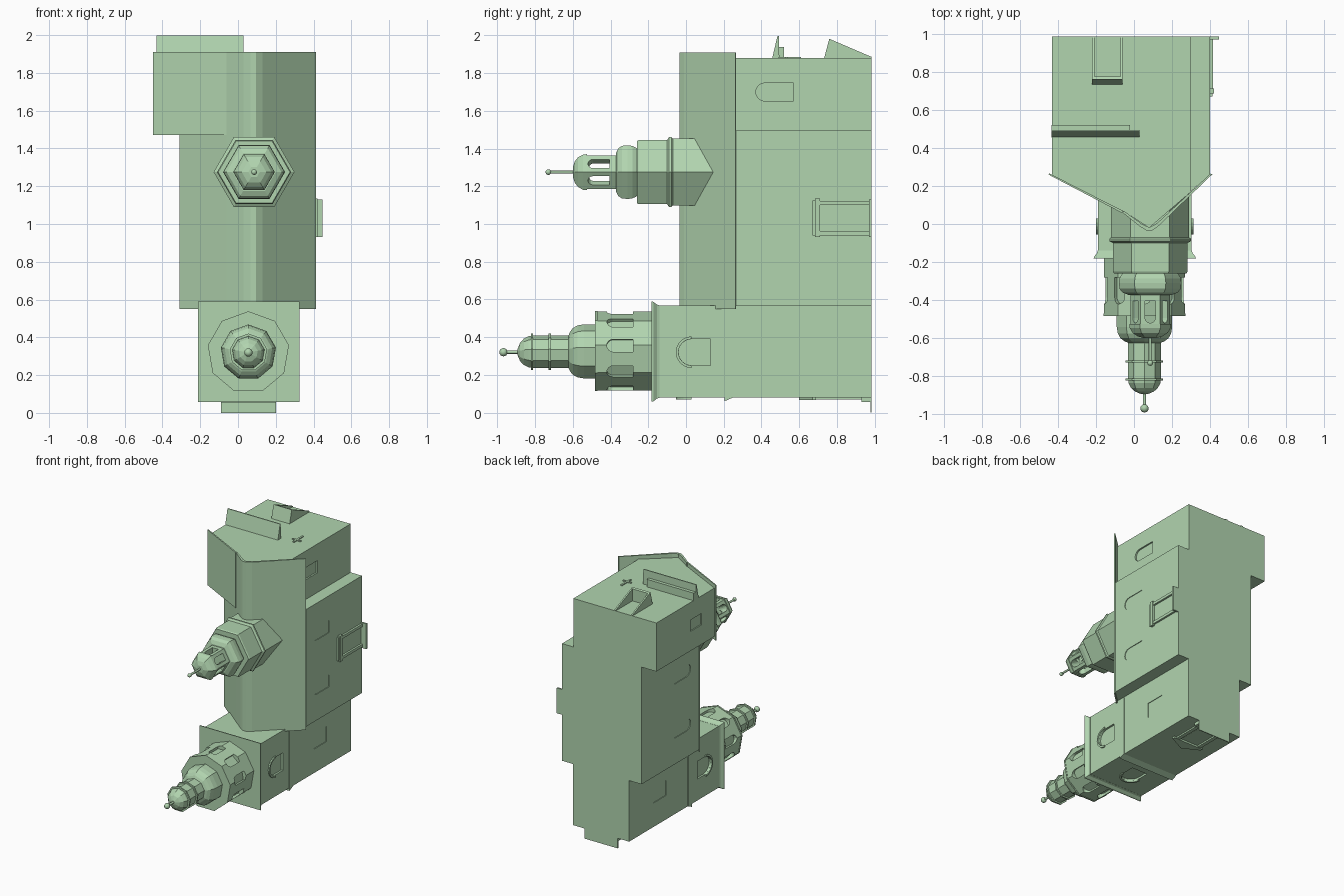
import bpy, bmesh
from math import pi, sin, cos
from mathutils import Matrix, Vector

if "Cube" in bpy.data.objects:
    bpy.data.objects.remove(bpy.data.objects["Cube"])

GREEN = bpy.data.materials.new("green")
GREEN.diffuse_color = (.44, .66, .43, 1)
GREEN.use_nodes = True
GREEN.node_tree.nodes["Principled BSDF"].inputs["Base Color"].default_value = GREEN.diffuse_color


def make(name, verts, faces, mat=None):
    bm = bmesh.new()
    vs = [bm.verts.new(v) for v in verts]
    for f in faces:
        bm.faces.new([vs[i] for i in f])
    if mat:
        bm.transform(mat)
    bmesh.ops.recalc_face_normals(bm, faces=bm.faces)
    return link(name, bm)


def link(name, bm):
    me = bpy.data.meshes.new(name)
    bm.to_mesh(me)
    bm.free()
    me.materials.append(GREEN)
    ob = bpy.data.objects.new(name, me)
    bpy.context.collection.objects.link(ob)
    return ob


def prism(name, pts, axis, a, b, mat=None):
    """Extrude an outline along an axis; the outline uses the other two axes in xyz order."""
    n, k = len(pts), "xyz".index(axis)
    verts = []
    for d in (a, b):
        for p in pts:
            v = list(p)
            v.insert(k, d)
            verts.append(v)
    faces = [list(range(n)), list(range(n, 2 * n))]
    faces += [[i, (i + 1) % n, n + (i + 1) % n, n + i] for i in range(n)]
    return make(name, verts, faces, mat)


def box(name, x0, x1, y0, y1, z0, z1):
    return prism(name, [(x0, y0), (x1, y0), (x1, y1), (x0, y1)], 'z', z0, z1)


def lathe(name, cx, cz, n, prof, phase=0, smooth=False):
    """Turned part round an axis along y; profile is (y, radius)."""
    verts, faces = [], []
    for y, r in prof:
        for i in range(n):
            t = 2 * pi * i / n + phase
            verts.append((cx + r * cos(t), y, cz + r * sin(t)))
    for j in range(len(prof) - 1):
        for i in range(n):
            k = (i + 1) % n
            faces.append([j * n + i, j * n + k, j * n + n + k, j * n + n + i])
    faces += [list(range(n)), list(range(len(verts) - n, len(verts)))]
    ob = make(name, verts, faces)
    if smooth:
        for p in ob.data.polygons:
            p.use_smooth = len(p.vertices) == 4
    return ob


def arch(y_top, y_base, c, w, seg=8):
    """Round-headed opening, head towards -y, as (y, cross) points."""
    pts = [(y_base, c + w)]
    pts += [(y_top + w - w * sin(pi * i / seg), c + w * cos(pi * i / seg)) for i in range(seg + 1)]
    return pts + [(y_base, c - w)]


def swap(pts):
    return [(b, a) for a, b in pts]


def cut(ob, cutters):
    for c in cutters:
        c.hide_render = True
        m = ob.modifiers.new("cut", 'BOOLEAN')
        m.object, m.operation, m.solver = c, 'DIFFERENCE', 'EXACT'
        with bpy.context.temp_override(object=ob, active_object=ob):
            bpy.ops.object.modifier_apply(modifier=m.name)
        bpy.data.objects.remove(c)


def ball(name, loc, r):
    bm = bmesh.new()
    bmesh.ops.create_uvsphere(bm, u_segments=12, v_segments=8, radius=r)
    bmesh.ops.translate(bm, verts=bm.verts, vec=loc)
    for f in bm.faces:
        f.smooth = True
    link(name, bm)


BACK = 0.985

# nave walls with shallow round-headed windows on both sides
nave = prism("nave", [(-.3, BACK), (-.3, .26), (-.06, .07), (.08, -.02), (.4, .26), (.4, BACK)],
             'z', .565, 1.495)
cut(nave, [prism("cutter", arch(.37, .57, z, .048), 'x', x - .005, x + .005)
           for x in (-.3, .4) for z in (.82, 1.25)])

# chancel block with a shifted plan
chancel = prism("chancel", [(-.43, BACK), (-.43, .257), (-.06, .07), (.08, -.02), (.3, .17), (.3, BACK)],
                'z', 1.495, 1.88)
cut(chancel, [prism("cutter", arch(.37, .57, 1.70, .048), 'x', .288, .32),
              box("cutter", -.45, -.422, .42, .56, 1.65, 1.74)])

# thin roof sheets
prism("main_roof", [(-.06, .06), (.03, -.012), (.065, -.034), (.095, -.034), (.13, -.01),
                    (.412, .262), (.402, .265), (.12, .003), (.08, -.018), (.04, .001), (-.055, .07)],
      'z', .55, 1.91)
prism("left_roof", [(-.31, .264), (-.06, .06), (-.055, .07), (-.302, .268)], 'z', .55, 1.495)
prism("side_roof", [(-.45, .26), (-.06, .056), (-.06, .07), (-.445, .266)], 'z', 1.47, 1.91)

# tower block
CX, CZ = .055, .32
tower = box("tower", -.19, .303, -.16, BACK, .08, .567)
cuts = [box("cutter", x - .005, x + .005, .52, .68, .27, .39) for x in (-.19, .303)]
cuts += [prism("cutter", arch(-.04, .13, CZ, .07), 'x', x - .015, x + .015) for x in (-.19, .303)]
cuts += [prism("cutter", swap(arch(-.04, .13, CX, .07)), 'z', .065, .095)]
cut(tower, cuts)


# flared cornices round the tower
def band(name, prof):
    verts, faces = [], []
    n = len(prof)
    for y, e in prof:
        verts += [(-.19 - e, y, .08 - e), (.303 + e, y, .08 - e),
                  (.303 + e, y, .567 + e), (-.19 - e, y, .567 + e)]
    for j in range(n - 1):
        for i in range(4):
            k = (i + 1) % 4
            faces.append([j * 4 + i, j * 4 + k, j * 4 + 4 + k, j * 4 + 4 + i])
    make(name, verts, faces + [[0, 1, 2, 3], list(range(4 * n - 4, 4 * n))])


band("tower_cornice", [(-.182, .022), (-.172, .020), (-.155, .006), (-.14, .001)])
for sx, xs in (("left", (-.195, -.16)), ("right", (.27, .308))):
    prism("tower_string_" + sx, [(.205, .06), (.25, .08), (.25, .56), (.205, .56)], 'x', *xs)
prism("tower_string_front", [(.205, .06), (.25, .08), (.205, .08)], 'x', -.195, .308)


# arched hood mouldings on the belfry openings
def hood_pts(c, r0, r1):
    a = [(.03 - r1 * sin(pi * i / 12), c + r1 * cos(pi * i / 12)) for i in range(13)]
    b = [(.03 - r0 * sin(pi * i / 12), c + r0 * cos(pi * i / 12)) for i in range(13)]
    return a + b[::-1]


prism("hood_right", hood_pts(CZ, .07, .084), 'x', .295, .313)
prism("hood_left", hood_pts(CZ, .07, .084), 'x', -.2, -.18)
prism("hood_front", swap(hood_pts(CX, .07, .084)), 'z', .07, .09)

# entrance portal and step
box("entrance_step", -.09, .2, .978, BACK, 0, .1)
box("entrance_plinth", -.09, .2, .93, BACK, .055, .1)
for x in (-.06, .14):
    box("portal_pilaster", x, x + .03, .68, .95, .068, .1)
prism("portal_pediment", [(-.08, .69), (-.08, .67), (.055, .6), (.19, .67), (.19, .69)], 'z', .066, .1)
box("portal_door", -.02, .13, .72, .95, .076, .1)

# nine-sided tower drum with a window in each face
UP = pi / 2
drum = lathe("tower_drum", CX, CZ, 9, [(-.15, .215), (-.47, .215), (-.47, .218), (-.482, .218)], UP)
axis = Vector((CX, 0, CZ))
cutters = []
for i in range(9):
    m = Matrix.Translation(axis) @ Matrix.Rotation(pi / 2 + pi / 9 + i * 2 * pi / 9, 4, 'Y')
    cutters.append(prism("cutter", arch(-.42, -.28, 0, .034), 'x', .184, .25, m))
cut(drum, cutters)

# tower dome, lantern, rings and finial
lathe("tower_dome", CX, CZ, 9, [(-.47, .148), (-.54, .148), (-.575, .142), (-.6, .128), (-.615, .108), (-.625, .085)], UP)
lathe("tower_lantern", CX, CZ, 9, [(-.6, .088), (-.81, .088), (-.835, .085), (-.86, .072), (-.88, .05), (-.893, .018)], UP)
for y in (-.722, -.817):
    lathe("lantern_ring", CX, CZ, 9, [(y + .006, .1), (y - .006, .1)], UP)
lathe("tower_rod", CX, CZ, 8, [(-.88, .009), (-.97, .009)], 0, True)
ball("tower_ball", (CX, -.968, CZ), .022)

# six-sided ridge turret
RX, RZ = .085, 1.275
lathe("turret_base", RX, RZ, 6, [(.16, .205), (-.07, .205), (-.078, .214), (-.09, .214), (-.1, .196),
                                 (-.25, .196), (-.26, .19)])
lathe("turret_bulb", RX, RZ, 6, [(-.25, .13), (-.265, .15), (-.285, .161), (-.31, .164), (-.34, .161),
                                 (-.36, .145), (-.372, .115)])
lantern = lathe("turret_lantern", RX, RZ, 6, [(-.36, .103), (-.53, .103)])
cut(lantern, [prism("cutter", arch(-.52, -.405, 0, .027), 'x', -.2, .2,
                    Matrix.Translation((RX, 0, RZ)) @ Matrix.Rotation(pi / 6 + i * pi / 3, 4, 'Y'))
              for i in range(3)])
lathe("turret_cap", RX, RZ, 6, [(-.525, .11), (-.545, .108), (-.572, .092), (-.59, .065), (-.6, .03)])
lathe("turret_rod", RX, RZ, 8, [(-.59, .008), (-.73, .008)], 0, True)
ball("turret_ball", (RX, -.73, RZ), .015)

# side porch on the right wall
box("porch_step", .38, .447, .97, BACK, .93, 1.13)
box("porch_lintel", .38, .42, .685, .712, .93, 1.135)
box("porch_cap", .38, .412, .67, .69, .94, 1.125)
for z in (.94, 1.1):
    box("porch_post", .38, .415, .7, .975, z, z + .022)

# lean-to roof and box on the end wall
prism("lean_to_roof", [(.455, 1.87), (.485, 1.997), (.493, 1.997), (.495, 1.87)], 'x', -.432, .03)
box("lean_to_box", -.432, -.02, .48, .52, 1.87, 1.94)

# cellar entry on the end wall
prism("cellar_roof", [(.73, 1.87), (.76, 1.982), (.775, 1.976), (.775, 1.87)], 'x', -.22, -.06)
for x in (-.22, -.072):
    prism("cellar_cheek", [(.75, 1.87), (.765, 1.98), (BACK, 1.886), (BACK, 1.87)], 'x', x, x + .012)

# cross relief on the end wall
box("cross_upright", .135, .15, .49, .61, 1.87, 1.887)
box("cross_arm", .105, .18, .525, .54, 1.87, 1.887)
